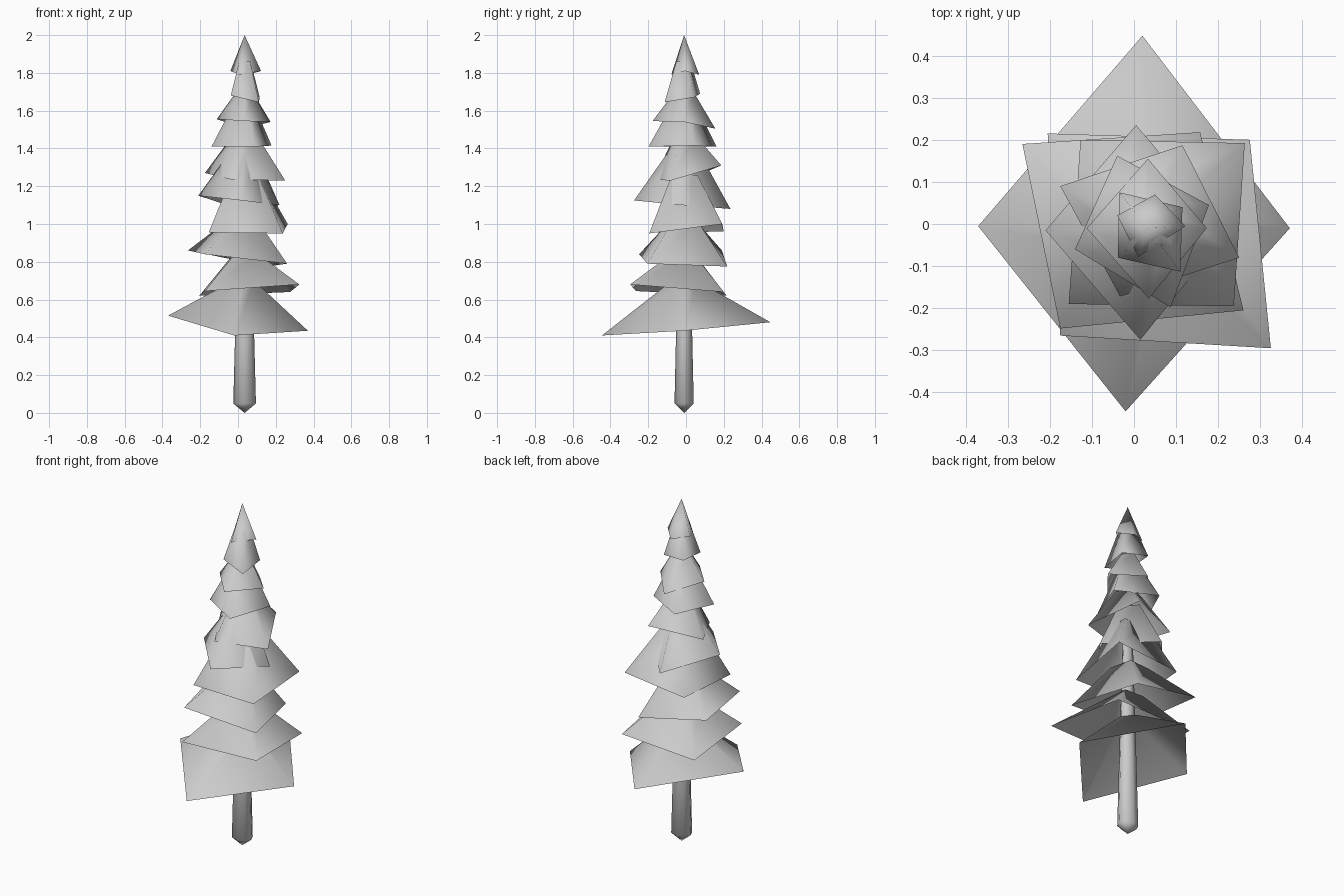
import bpy
import bmesh
import math
from mathutils import Vector

if "Cube" in bpy.data.objects:
    bpy.data.objects.remove(bpy.data.objects["Cube"])

AXIS_X, AXIS_Y = 0.035, -0.01


def finish(name, bm):
    bmesh.ops.recalc_face_normals(bm, faces=bm.faces)
    for f in bm.faces:
        f.smooth = True
    mesh = bpy.data.meshes.new(name)
    bm.to_mesh(mesh)
    bm.free()
    obj = bpy.data.objects.new(name, mesh)
    bpy.context.collection.objects.link(obj)
    return obj


def branch_tier(name, corners, top_z, ratio):
    """Open-bottomed four-sided skirt, narrowing to a small top or a point."""
    bm = bmesh.new()
    top = Vector((AXIS_X, AXIS_Y, top_z))
    low = [bm.verts.new(c) for c in corners]
    if ratio == 0:
        tip = bm.verts.new(top)
        for i in range(4):
            bm.faces.new((low[i], low[(i + 1) % 4], tip))
    else:
        high = [bm.verts.new((AXIS_X + (c[0] - AXIS_X) * ratio,
                              AXIS_Y + (c[1] - AXIS_Y) * ratio, top_z)) for c in corners]
        for i in range(4):
            j = (i + 1) % 4
            bm.faces.new((low[i], low[j], high[j], high[i]))
        bm.faces.new(high)
    # make the outside face upward and outward
    obj = finish(name, bm)
    me = obj.data
    if sum(p.normal.z * p.area for p in me.polygons) < 0:
        me.flip_normals()
    return obj


# Trunk: slim tapered octagon with a pointed foot
bm = bmesh.new()
rings = []
for z, r in [(0.05, 0.06), (0.43, 0.05), (1.80, 0.012)]:
    rings.append([bm.verts.new((AXIS_X + r * math.cos(a * math.pi / 4),
                                AXIS_Y + 0.85 * r * math.sin(a * math.pi / 4), z))
                  for a in range(8)])
foot = bm.verts.new((AXIS_X, AXIS_Y, 0))
for i in range(8):
    j = (i + 1) % 8
    bm.faces.new((foot, rings[0][j], rings[0][i]))
    for a, b in zip(rings, rings[1:]):
        bm.faces.new((a[i], a[j], b[j], b[i]))
bm.faces.new(rings[-1])
finish("trunk", bm)

# Branch tiers, bottom to top: four drooping corners, top height, top size ratio
tiers = [
    ([(-.37, -.005, .515), (-.02, -.445, .41), (.37, -.01, .435), (.02, .447, .48)], .70, .15),
    ([(-.205, .215, .62), (-.175, -.265, .645), (.325, -.295, .68), (.275, .20, .64)], .84, .25),
    ([(-.265, .19, .86), (-.175, -.248, .84), (.26, -.205, .79), (.157, .218, .775)], 1.02, .30),
    ([(-.127, .20, .96), (-.155, -.19, .955), (.237, -.195, .95), (.263, .192, 1.0)], 1.26, .35),
    ([(-.21, -.015, 1.15), (.015, -.275, 1.125), (.22, -.02, 1.10), (.005, .235, 1.08)], 1.37, .35),
    ([(-.175, .09, 1.27), (-.033, -.172, 1.235), (.25, -.08, 1.23), (.115, .187, 1.31)], 1.47, .30),
    ([(-.14, -.06, 1.41), (.087, -.198, 1.41), (.178, .045, 1.415), (-.04, .162, 1.41)], 1.62, .38),
    ([(-.112, -.01, 1.555), (.035, -.177, 1.545), (.173, -.01, 1.54), (.033, .155, 1.505)], 1.70, .30),
    ([(-.035, .075, 1.69), (-.038, -.08, 1.68), (.11, -.113, 1.645), (.115, .04, 1.67)], 1.86, .40),
    ([(-.04, .02, 1.81), (.01, -.078, 1.79), (.122, -.005, 1.81), (.05, .07, 1.79)], 2.0, 0),
]
for n, (corners, top_z, ratio) in enumerate(tiers, 1):
    branch_tier(f"branch_tier_{n}", corners, top_z, ratio)
